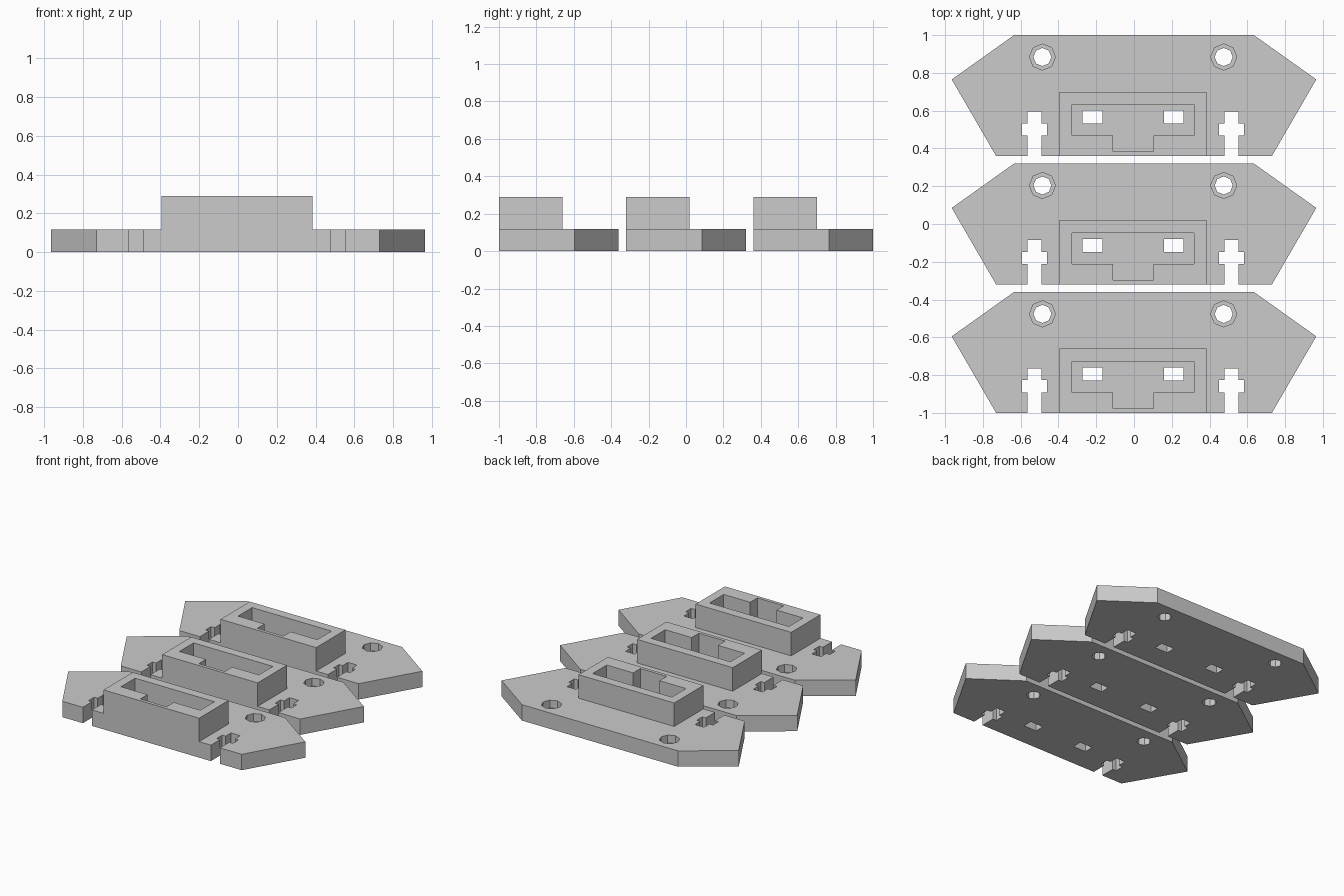
import bpy, bmesh, math

cube = bpy.data.objects.get("Cube")
if cube:
    bpy.data.objects.remove(cube, do_unlink=True)

grey = bpy.data.materials.new("light grey plastic")
grey.use_nodes = True
COLOUR = (0.6, 0.6, 0.6, 1)
grey.diffuse_color = COLOUR
grey.node_tree.nodes["Principled BSDF"].inputs["Base Color"].default_value = COLOUR

PLATE_TOP, HOUSING_TOP = 0.117, 0.29
DEPTH, PITCH = 0.64, 0.68
CX = -0.005          # the cut features sit slightly off centre


def prism(name, outline, z0, z1):
    """Extrude a flat outline from z0 to z1."""
    bm = bmesh.new()
    face = bm.faces.new([bm.verts.new((x, y, z0)) for x, y in outline])
    top = bmesh.ops.extrude_face_region(bm, geom=[face])["geom"]
    for v in top:
        if isinstance(v, bmesh.types.BMVert):
            v.co.z = z1
    bmesh.ops.recalc_face_normals(bm, faces=bm.faces)
    mesh = bpy.data.meshes.new(name)
    bm.to_mesh(mesh)
    bm.free()
    mesh.materials.append(grey)
    obj = bpy.data.objects.new(name, mesh)
    bpy.context.collection.objects.link(obj)
    return obj


def rect(x0, x1, y0, y1):
    return [(x0, y0), (x1, y0), (x1, y1), (x0, y1)]


def octagon(x, y, r):
    return [(x + r * math.cos(i * math.pi / 4), y + r * math.sin(i * math.pi / 4))
            for i in range(8)]


def cut(obj, cutter):
    """Subtract the cutter, then discard it."""
    mod = obj.modifiers.new("cut", 'BOOLEAN')
    mod.operation, mod.solver, mod.object = 'DIFFERENCE', 'EXACT', cutter
    bpy.context.view_layer.objects.active = obj
    bpy.ops.object.modifier_apply(modifier=mod.name)
    bpy.data.objects.remove(cutter, do_unlink=True)


def slot(cx):
    """Cross-shaped slot open at the front edge, listed left to right."""
    half = [(0.037, 0), (0.037, 0.108), (0.066, 0.108),
            (0.066, 0.173), (0.037, 0.173), (0.037, 0.235)]
    return [(cx - x, y) for x, y in half] + [(cx + x, y) for x, y in reversed(half)]


# Base plate: six-sided outline with the two front slots in it
outline = ([(-0.73, 0)] + slot(CX - 0.521) + slot(CX + 0.521) +
           [(0.73, 0), (0.965, 0.405), (0.635, DEPTH), (-0.635, DEPTH), (-0.965, 0.405)])
plate = prism("base_plate", outline, 0, PLATE_TOP)
for side in (-1, 1):
    # Counterbored screw hole
    x, y = CX + side * 0.48, 0.524
    cut(plate, prism("bore", octagon(x, y, 0.048), -0.1, 0.5))
    cut(plate, prism("counterbore", octagon(x, y, 0.069), 0.06, 0.5))
    # Pin window under the housing
    w = CX + side * 0.215
    cut(plate, prism("window", rect(w - 0.052, w + 0.052, 0.172, 0.241), -0.1, 0.5))

# Raised housing with a T-shaped pocket
housing = prism("housing", rect(CX - 0.389, CX + 0.389, 0, 0.34), PLATE_TOP, HOUSING_TOP)
pocket = [(CX + x, y) for x, y in
          [(-0.323, 0.272), (-0.323, 0.108), (-0.107, 0.108), (-0.107, 0.024),
           (0.107, 0.024), (0.107, 0.108), (0.323, 0.108), (0.323, 0.272)]]
cut(housing, prism("pocket", pocket, 0, 0.5))

# Three identical mounts in a row
for part in (plate, housing):
    for i, place in enumerate(("front", "middle", "back")):
        obj = part if i == 0 else part.copy()
        obj.name = f"{place}_{part.name.split('_', 1)[-1] if i else part.name}"
        obj.location.y = -1 + i * PITCH
        if i:
            bpy.context.collection.objects.link(obj)
